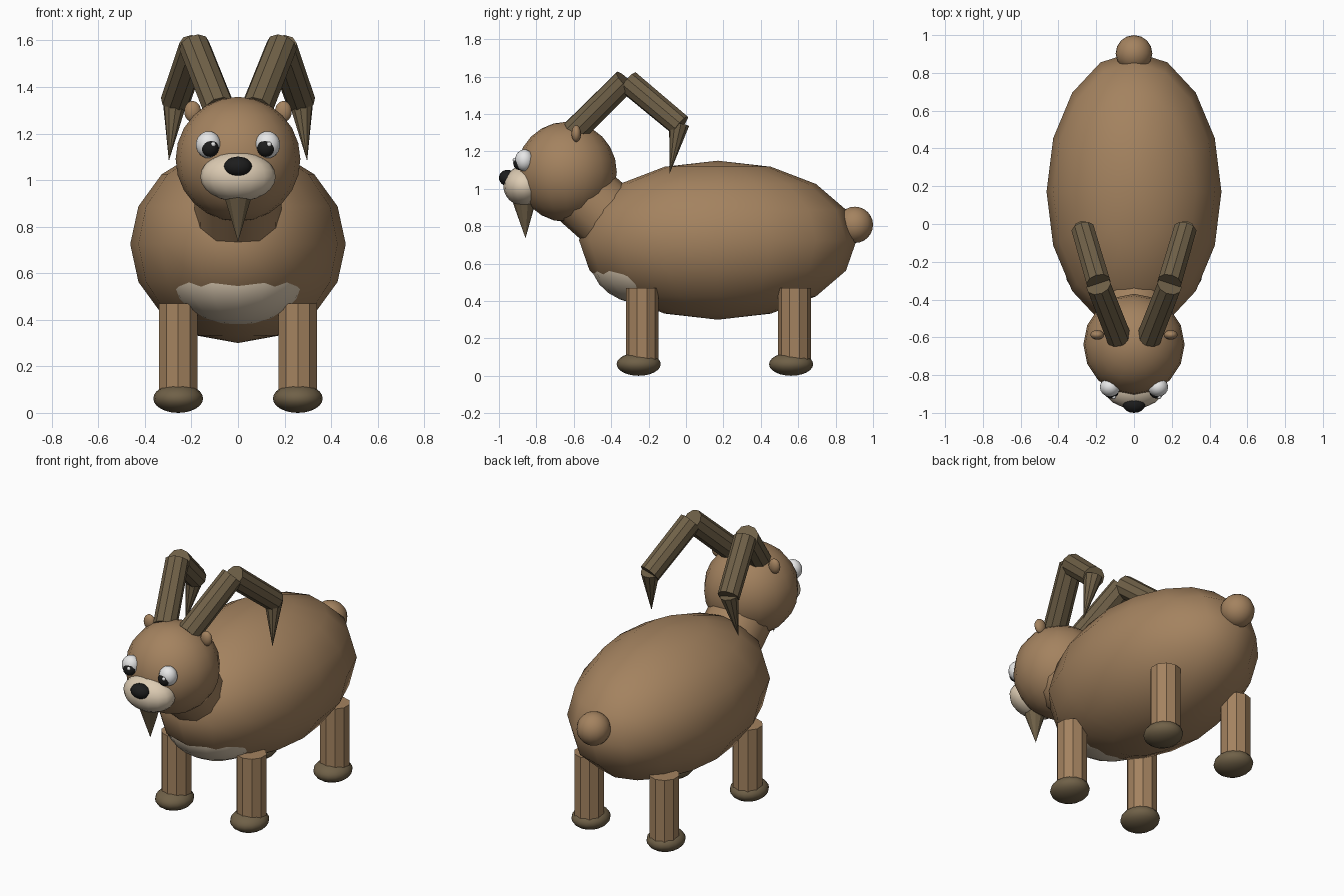
import bpy
import math
from mathutils import Vector

if "Cube" in bpy.data.objects:
    bpy.data.objects.remove(bpy.data.objects["Cube"])


def material(name, rgb):
    m = bpy.data.materials.new(name)
    m.diffuse_color = (*rgb, 1)
    m.use_nodes = True
    m.node_tree.nodes["Principled BSDF"].inputs["Base Color"].default_value = m.diffuse_color
    return m


FUR = material("brown_fur", (0.37, 0.225, 0.115))
HORN = material("dark_horn", (0.16, 0.118, 0.064))
CREAM = material("cream", (0.72, 0.60, 0.45))
WHITE = material("eye_white", (0.86, 0.86, 0.86))
BLACK = material("black", (0.012, 0.012, 0.012))


def finish(name, mat, smooth):
    ob = bpy.context.object
    ob.name = name
    ob.data.materials.append(mat)
    bpy.ops.object.transform_apply(location=False, rotation=True, scale=True)
    if smooth:
        bpy.ops.object.shade_smooth()
    return ob


def ball(name, centre, radii, mat, segments=16, rings=12):
    bpy.ops.mesh.primitive_uv_sphere_add(segments=segments, ring_count=rings, radius=1, location=centre)
    bpy.context.object.scale = radii
    return finish(name, mat, True)


def rod(name, start, end, r1, r2, mat, sides=10):
    """Cylinder or cone running from start to end."""
    a, b = Vector(start), Vector(end)
    bpy.ops.mesh.primitive_cone_add(vertices=sides, radius1=r1, radius2=r2,
                                    depth=(b - a).length, location=(a + b) / 2)
    bpy.context.object.rotation_euler = (b - a).to_track_quat('Z', 'Y').to_euler()
    return finish(name, mat, False)


# Body, chest patch, tail
ball("body", (0, 0.17, 0.725), (0.463, 0.742, 0.425), FUR, 16, 8)
ball("chest_patch", (0, -0.2, 0.6), (0.305, 0.305, 0.222), CREAM)
ball("tail", (0, 0.903, 0.807), (0.097, 0.097, 0.097), FUR)

# Neck and head
neck = rod("neck", (0, -0.64, 1.045), (0, -0.25, 0.705), 0.185, 0.19, FUR, 12)
bpy.context.view_layer.objects.active = neck
bpy.ops.object.shade_smooth_by_angle(angle=math.radians(40))
ball("head", (0, -0.638, 1.09), (0.268, 0.268, 0.268), FUR)

# Face
ball("muzzle", (0, -0.865, 1.015), (0.162, 0.112, 0.107), CREAM)
ball("nose", (0, -0.955, 1.058), (0.06, 0.045, 0.043), BLACK)
rod("beard", (0, -0.865, 0.94), (0, -0.858, 0.735), 0.065, 0, HORN)

for side, s in (("left", 1), ("right", -1)):
    # Eyes and ears
    ball(side + "_eye", (s * 0.127, -0.864, 1.152), (0.054, 0.05, 0.058), WHITE)
    ball(side + "_pupil", (s * 0.12, -0.89, 1.138), (0.038, 0.034, 0.038), BLACK)
    ball(side + "_eye_glint", (s * 0.12 + 0.014, -0.917, 1.154), (0.011, 0.01, 0.011), WHITE, 8, 6)
    ball(side + "_ear", (s * 0.195, -0.587, 1.295), (0.036, 0.025, 0.045), FUR)

    # Horn in three straight segments
    rod(side + "_horn_base", (s * 0.08, -0.6, 1.305), (s * 0.188, -0.325, 1.577), 0.069, 0.067, HORN)
    rod(side + "_horn_middle", (s * 0.188, -0.31, 1.572), (s * 0.27, -0.03, 1.338), 0.066, 0.063, HORN)
    rod(side + "_horn_tip", (s * 0.27, -0.037, 1.345), (s * 0.297, -0.087, 1.082), 0.055, 0, HORN)

    # Legs and hooves
    for place, y in (("front", -0.235), ("back", 0.58)):
        rod(f"{side}_{place}_leg", (s * 0.257, y, 0.05), (s * 0.257, y, 0.47), 0.087, 0.087, FUR)
        ball(f"{side}_{place}_hoof", (s * 0.257, y - 0.018, 0.062), (0.107, 0.118, 0.062), HORN)
